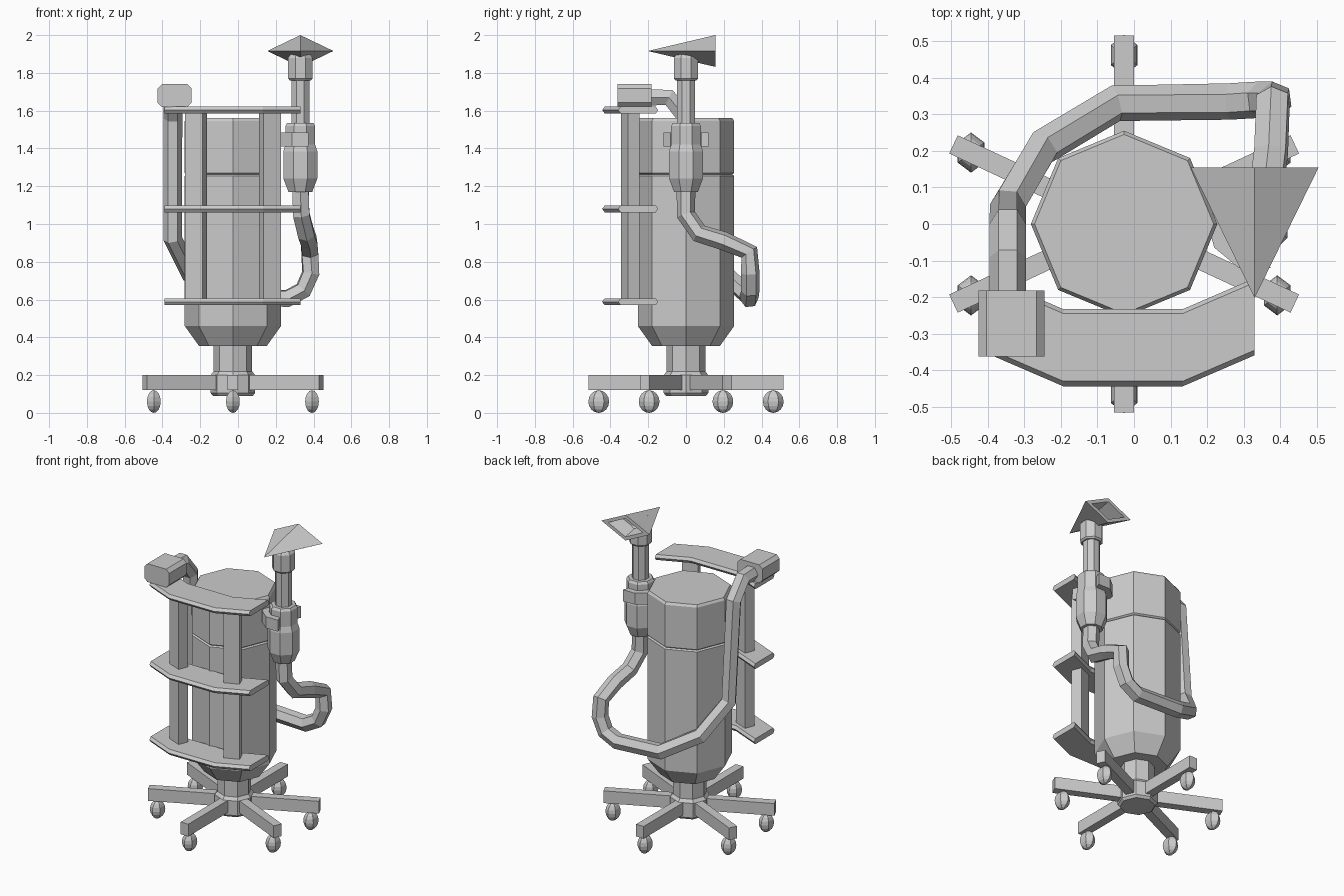
import bpy, bmesh
from math import cos, sin, pi, radians
from mathutils import Vector, Matrix

if "Cube" in bpy.data.objects:
    bpy.data.objects.remove(bpy.data.objects["Cube"])

grey = bpy.data.materials.new("plain grey")
grey.use_nodes = True
grey.diffuse_color = (0.6, 0.6, 0.6, 1)
grey.node_tree.nodes["Principled BSDF"].inputs["Base Color"].default_value = (0.6, 0.6, 0.6, 1)

CX = -0.027          # axis of tank and base
WX = 0.33            # axis of the nozzle wand


def finish(name, bm):
    bmesh.ops.recalc_face_normals(bm, faces=bm.faces[:])
    mesh = bpy.data.meshes.new(name)
    bm.to_mesh(mesh)
    bm.free()
    mesh.materials.append(grey)
    obj = bpy.data.objects.new(name, mesh)
    bpy.context.collection.objects.link(obj)
    return obj


def loft(name, rings):
    """Skin a row of equal-length point rings and cap both ends."""
    bm = bmesh.new()
    rows = [[bm.verts.new(p) for p in ring] for ring in rings]
    n = len(rows[0])
    for a, b in zip(rows, rows[1:]):
        for i in range(n):
            j = (i + 1) % n
            bm.faces.new((a[i], a[j], b[j], b[i]))
    bm.faces.new(rows[0])
    bm.faces.new(rows[-1])
    return finish(name, bm)


def lathe(name, x, profile, turn=0.0, sides=8):
    angles = [turn + 2 * pi * i / sides for i in range(sides)]
    return loft(name, [[(x + r * cos(a), r * sin(a), z) for a in angles] for r, z in profile])


def prism(name, outline, z0, z1):
    return loft(name, [[(x, y, z) for x, y in outline] for z in (z0, z1)])


def tube(name, points, radius):
    """Six-sided pipe along a polyline."""
    curve = bpy.data.curves.new(name, "CURVE")
    curve.dimensions = "3D"
    curve.bevel_depth = radius
    curve.bevel_resolution = 1
    curve.use_fill_caps = True
    spline = curve.splines.new("POLY")
    spline.points.add(len(points) - 1)
    for p, co in zip(spline.points, points):
        p.co = (*co, 1)
    spline.use_smooth = False
    curve.materials.append(grey)
    obj = bpy.data.objects.new(name, curve)
    bpy.context.collection.objects.link(obj)
    return obj


# Tank with a tapered bottom, a lid seam and a chamfered top
lathe("tank", CX, [(0.18, 0.355), (0.255, 0.46), (0.255, 1.255), (0.245, 1.262),
                   (0.255, 1.27), (0.255, 1.545), (0.245, 1.56)])

# Column and hub of the base
lathe("base_column", CX, [(0.105, 0.09), (0.118, 0.105), (0.118, 0.2), (0.102, 0.22), (0.102, 0.37)])

# Six legs with a caster under each end
for i, deg in enumerate((90, 155, 205, 270, 335, 25)):
    out = Vector((cos(radians(deg)), sin(radians(deg))))
    side = Vector((-out.y, out.x)) * 0.0275
    hub = Vector((CX, 0))
    tip = hub + out * 0.515
    start = hub + out * 0.05
    prism(f"leg_{i + 1}", [start - side, tip - side, tip + side, start + side], 0.12, 0.2)
    bm = bmesh.new()
    bmesh.ops.create_uvsphere(bm, u_segments=6, v_segments=8, radius=1)
    spot = hub + out * 0.462
    bm.transform(Matrix.Translation((spot.x, spot.y, 0.06)) @ Matrix.Diagonal((0.042, 0.055, 0.06, 1)))
    finish(f"caster_{i + 1}", bm)

# Three bent shelves with pointed front and back edges
stations = [(-0.36, -0.16, -0.345), (-0.163, -0.245, -0.43),
            (0.163, -0.245, -0.43), (0.36, -0.16, -0.345)]
for name, z in (("lower_shelf", 0.588), ("middle_shelf", 1.08), ("upper_shelf", 1.603)):
    h = 0.018
    loft(name, [[(x - 0.03, y, z + dz) for y, dz in (
        (back, h), (back + 0.012, 0), (back, -h), (front, -h), (front - 0.014, 0), (front, h))]
        for x, back, front in stations])

# Two slanted upright plates joining the shelves
for name, s in (("left_upright", 1), ("right_upright", -1)):
    corners = ((0.162, -0.345), (0.254, -0.307), (0.229, -0.245), (0.137, -0.283))
    prism(name, [(CX + s * x, y) for x, y in corners], 0.59, 1.6)

# Motor box with chamfered lengthwise edges
c = 0.022
section = ((-0.425 + c, 1.62), (-0.245 - c, 1.62), (-0.245, 1.62 + c), (-0.245, 1.74 - c),
           (-0.245 - c, 1.74), (-0.425 + c, 1.74), (-0.425, 1.74 - c), (-0.425, 1.62 + c))
loft("hose_box", [[(x, y, z) for x, z in section] for y in (-0.362, -0.182)])

# Hose from the box, down and around the back, up to the wand
tube("hose", [(-0.345, -0.2, 1.67), (-0.345, -0.09, 1.67), (-0.345, 0.0, 1.56),
              (-0.345, 0.05, 0.92), (-0.25, 0.21, 0.73), (-0.05, 0.33, 0.62),
              (0.26, 0.335, 0.605), (0.345, 0.34, 0.65), (0.385, 0.34, 0.74),
              (0.38, 0.335, 0.85), (0.375, 0.2, 0.91), (0.36, 0.07, 0.95),
              (0.335, 0.0, 1.05), (0.33, 0.0, 1.2)], 0.05)

# Nozzle wand: grip, pipe and collar
flat = pi / 8
lathe("wand_grip", WX, [(0.068, 1.17), (0.097, 1.24), (0.097, 1.385), (0.085, 1.42),
                        (0.085, 1.52), (0.075, 1.535)], flat)
lathe("wand_pipe", WX, [(0.052, 1.5), (0.052, 1.8)], flat)
lathe("wand_collar", WX, [(0.06, 1.76), (0.07, 1.77), (0.07, 1.88), (0.055, 1.9), (0.045, 1.94)], flat)

# Open clip holding the wand against the tank
arc = [radians(a) for a in (70, 110, 150, 180, 210, 250, 290)]
outer = [(WX + 0.128 * cos(a), 0.128 * sin(a)) for a in arc]
inner = [(WX + 0.088 * cos(a), 0.088 * sin(a)) for a in reversed(arc)]
prism("wand_clip", outer + inner, 1.41, 1.485)

# Pyramid nozzle lying on its side, with a hollow diamond mouth at the back
def diamond(w, h, y):
    return [(WX + w, y, 1.916), (WX, y, 1.916 + h), (WX - w, y, 1.916), (WX, y, 1.916 - h)]

loft("nozzle", [diamond(0.001, 0.0005, -0.2), diamond(0.175, 0.084, 0.155),
                diamond(0.125, 0.06, 0.155), diamond(0.085, 0.04, 0.06)])
